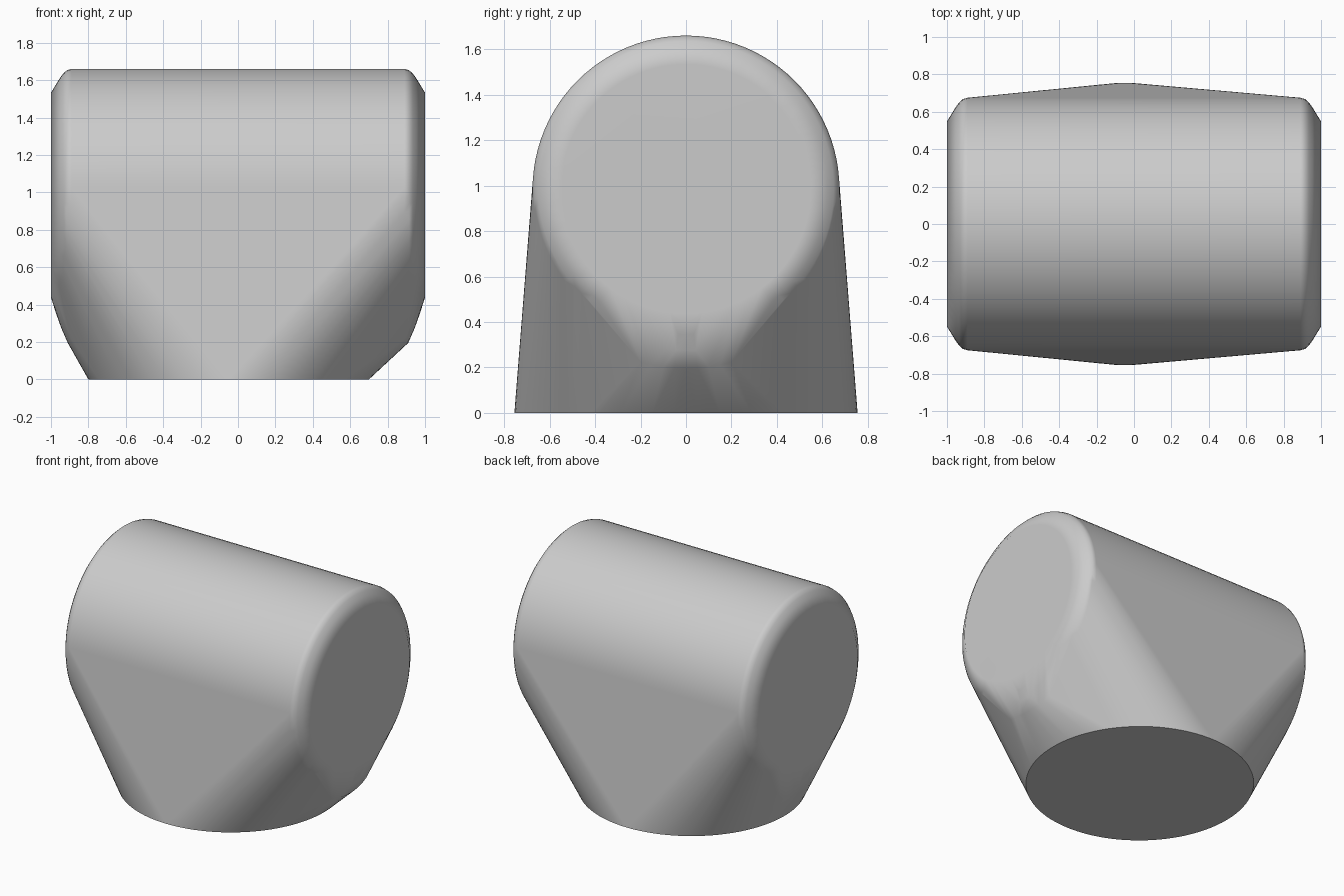
import bpy
import bmesh
from math import sin, cos, pi, radians

cube = bpy.data.objects.get("Cube")
if cube:
    bpy.data.objects.remove(cube, do_unlink=True)

SEGMENTS = 96
AXIS_Z = 0.985      # height of the horizontal barrel's axis
BASE_X = -0.05      # the round foot sits slightly off centre

grey = bpy.data.materials.new("plain grey")
grey.use_nodes = True
colour = (0.6, 0.6, 0.6, 1)
grey.diffuse_color = colour
grey.node_tree.nodes["Principled BSDF"].inputs["Base Color"].default_value = colour

bm = bmesh.new()
angles = [2 * pi * i / SEGMENTS for i in range(SEGMENTS)]

# Barrel with rounded rims, as rings of (distance from centre, radius)
rim = [(0.89, 0.675), (0.915, 0.668), (0.935, 0.65), (0.955, 0.622), (1.0, 0.548)]
for side in (-1, 1):
    for x, r in rim:
        for a in angles:
            bm.verts.new((side * x, r * cos(a), AXIS_Z + r * sin(a)))
    # Rounded chin below each barrel end
    for x, half_width, z in ((0.91, 0.2, 0.195), (0.945, 0.17, 0.275), (0.97, 0.14, 0.345)):
        for i in range(9):
            t = i / 4 - 1
            bm.verts.new((side * (x - 0.015 * t * t), half_width * t, z + 0.03 * t * t))

# Flat round foot
for a in angles:
    bm.verts.new((BASE_X + 0.75 * cos(a), 0.755 * sin(a), 0))

# Stretch one taut skin over the barrel and foot
hull = bmesh.ops.convex_hull(bm, input=bm.verts)
bmesh.ops.delete(bm, geom=[v for v in bm.verts if not v.link_faces], context='VERTS')
bmesh.ops.dissolve_limit(bm, angle_limit=radians(0.3), verts=bm.verts, edges=bm.edges)
bmesh.ops.recalc_face_normals(bm, faces=bm.faces)

mesh = bpy.data.meshes.new("elbow_body")
bm.to_mesh(mesh)
bm.free()
body = bpy.data.objects.new("elbow_body", mesh)
bpy.context.collection.objects.link(body)
mesh.materials.append(grey)

# Smooth curves, crisp foot and end edges
bpy.ops.object.select_all(action='DESELECT')
body.select_set(True)
bpy.context.view_layer.objects.active = body
bpy.ops.object.shade_smooth_by_angle(angle=radians(40))
weighted = body.modifiers.new("weighted normals", 'WEIGHTED_NORMAL')
weighted.keep_sharp = True
